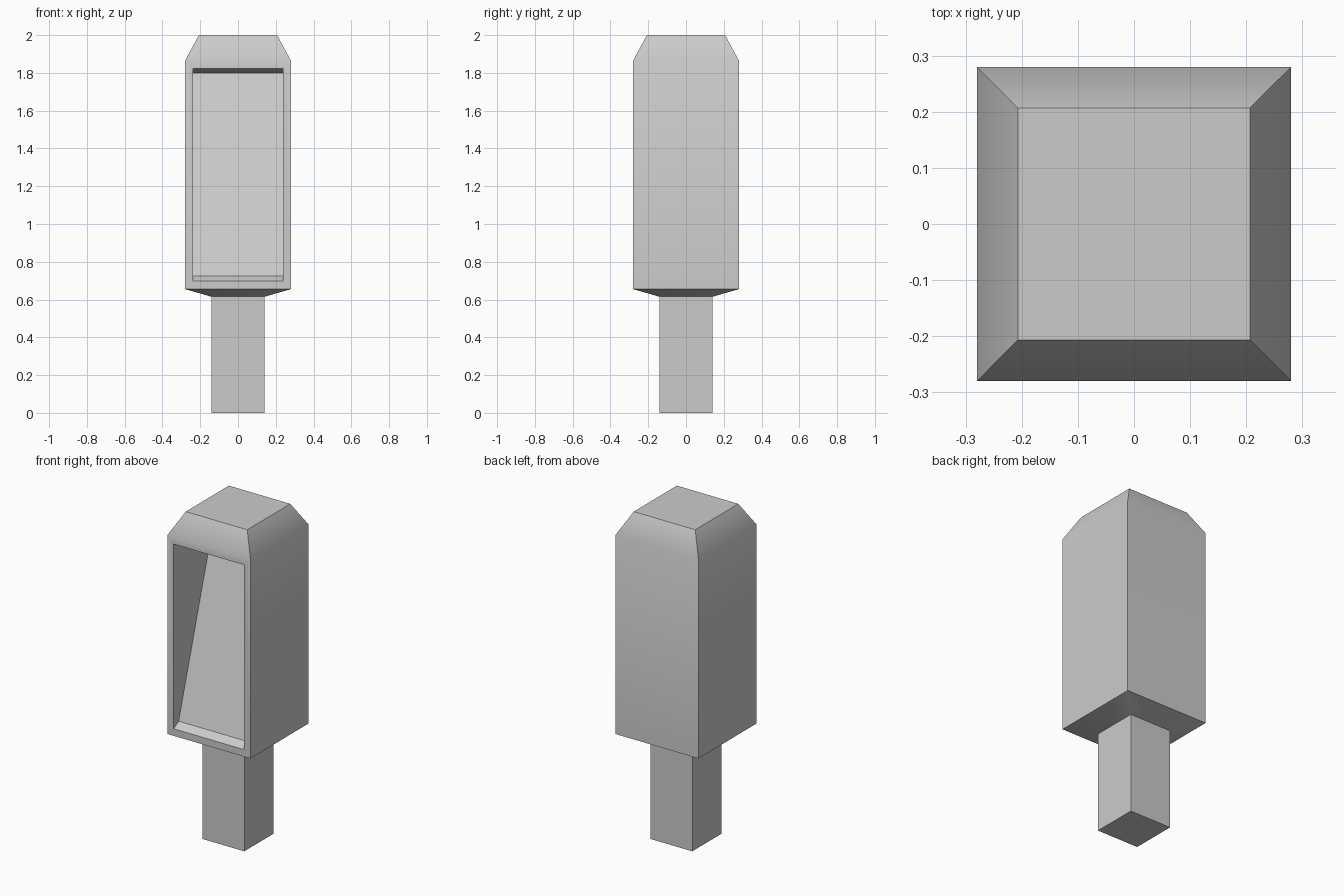
import bpy, bmesh

if "Cube" in bpy.data.objects:
    bpy.data.objects.remove(bpy.data.objects["Cube"])

# Square sections from the foot up to the cap: (half width, height)
SECTIONS = [(0.141, 0.0), (0.141, 0.615), (0.28, 0.655), (0.28, 1.865), (0.207, 2.0)]
HEAD = 2          # index of the section where the head's walls start
FRAME = 0.043     # border left around the window


def square_ring(bm, half, z):
    return [bm.verts.new((x * half, y * half, z))
            for x, y in ((-1, -1), (1, -1), (1, 1), (-1, 1))]


bm = bmesh.new()

# Post, flared underside, head and chamfered cap as one loft
rings = [square_ring(bm, half, z) for half, z in SECTIONS]
window = None
for i, (low, high) in enumerate(zip(rings, rings[1:])):
    for j in range(4):
        k = (j + 1) % 4
        face = bm.faces.new((low[j], low[k], high[k], high[j]))
        if i == HEAD and j == 0:
            window = face
bm.faces.new(rings[0][::-1])
bm.faces.new(rings[-1])
bm.normal_update()

# Window frame, then the recess with a short sill and a deep slanted back
bmesh.ops.inset_region(bm, faces=[window], thickness=FRAME, use_even_offset=True)
back = bmesh.ops.extrude_discrete_faces(bm, faces=[window])["faces"][0]
for v in back.verts:
    v.co.y, v.co.z = (0.10, 1.80) if v.co.z > 1.2 else (-0.232, 0.726)

bmesh.ops.recalc_face_normals(bm, faces=bm.faces)
mesh = bpy.data.meshes.new("bollard_light")
bm.to_mesh(mesh)
bm.free()

# Soft shading where the walls roll into the cap chamfer
bollard = bpy.data.objects.new("bollard_light", mesh)
bpy.context.collection.objects.link(bollard)
bpy.context.view_layer.objects.active = bollard
bollard.select_set(True)
bpy.ops.object.shade_smooth_by_angle(angle=0.5236)
